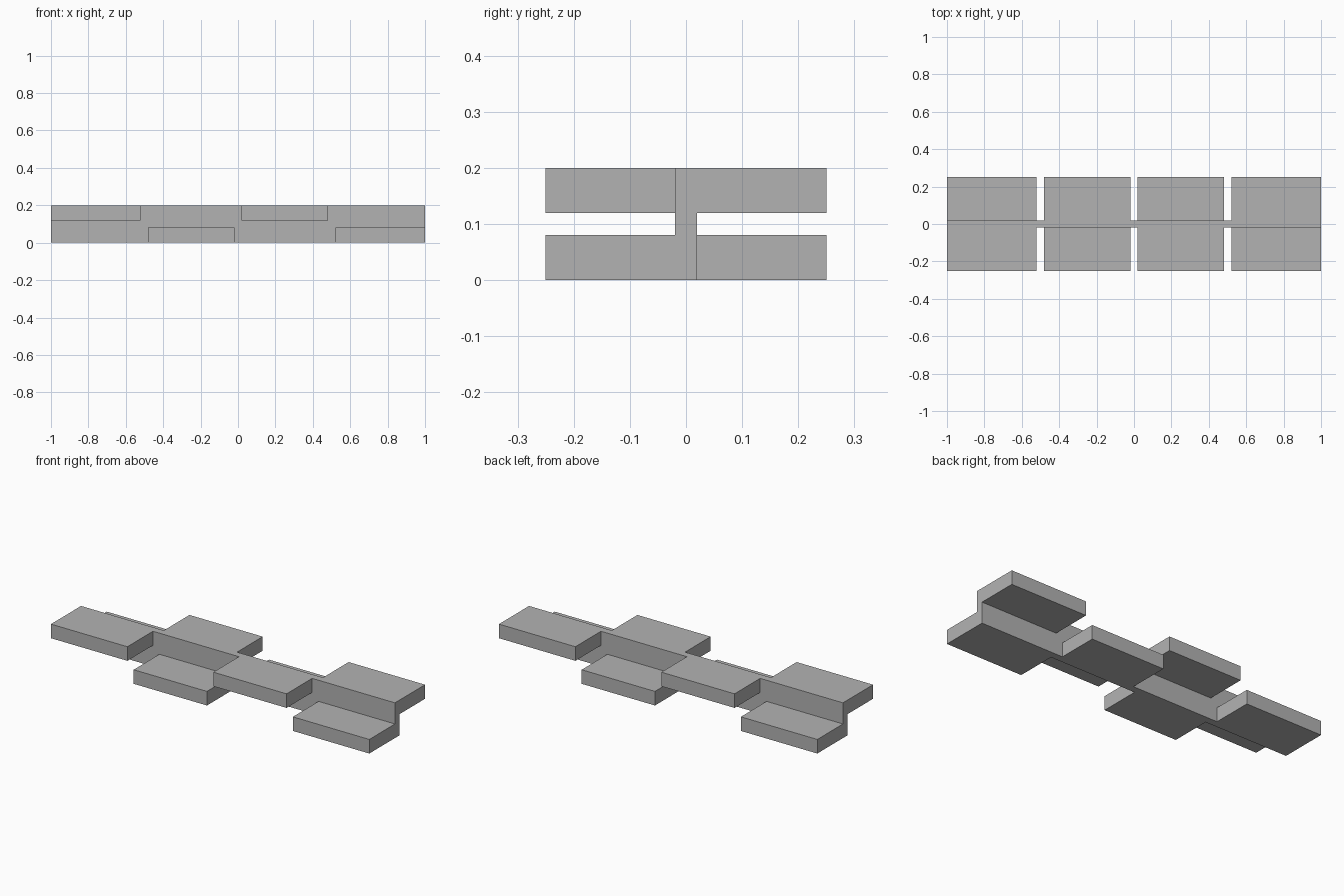
import bpy
import bmesh
from mathutils import Matrix, Vector

LENGTH, HEIGHT = 2.0, 0.2
HALF_WEB, HALF_WIDTH = 0.02, 0.25
THICK = 0.08
GAP = 0.02          # half the gap between neighbouring flanges
BAYS = 4

old = bpy.data.objects.get("Cube")
if old:
    bpy.data.objects.remove(old, do_unlink=True)

grey = bpy.data.materials.new("plain grey")
grey.use_nodes = True
colour = (0.45, 0.45, 0.45, 1)
grey.diffuse_color = colour
grey.node_tree.nodes["Principled BSDF"].inputs["Base Color"].default_value = colour

# Upright web running the full length
bm = bmesh.new()
size = Matrix.Diagonal((LENGTH, 2 * HALF_WEB, HEIGHT, 1))
bmesh.ops.create_cube(bm, size=1, matrix=Matrix.Translation((0, 0, HEIGHT / 2)) @ size)


def cut(point, normal):
    geom = bm.verts[:] + bm.edges[:] + bm.faces[:]
    bmesh.ops.bisect_plane(bm, geom=geom, plane_co=point, plane_no=normal)


# Mark out the flange roots on the web
bay = LENGTH / BAYS
for i in range(1, BAYS):
    for side in (-GAP, GAP):
        cut((-LENGTH / 2 + i * bay + side, 0, 0), (1, 0, 0))
for z in (THICK, HEIGHT - THICK):
    cut((0, 0, z), (0, 0, 1))


def is_flange_root(face):
    c = face.calc_center_median()
    if abs(face.normal.y) < 0.9 or THICK < c.z < HEIGHT - THICK:
        return False
    if face.calc_area() < THICK * 3 * GAP:      # gap between bays
        return False
    even = int((c.x + LENGTH / 2) // bay) % 2 == 0
    front = c.y < 0
    upper = c.z > HEIGHT / 2
    return upper == (even == front)


# Flanges alternate: upper front with lower back, then the reverse
bm.normal_update()
for face in [f for f in bm.faces if is_flange_root(f)]:
    out = Vector((0, (HALF_WIDTH - HALF_WEB) * (1 if face.normal.y > 0 else -1), 0))
    new = bmesh.ops.extrude_face_region(bm, geom=[face])["geom"]
    if face.is_valid:
        bm.faces.remove(face)
    bmesh.ops.translate(bm, vec=out, verts=[v for v in new if isinstance(v, bmesh.types.BMVert)])

# Tidy into one clean solid
bmesh.ops.dissolve_limit(bm, angle_limit=0.01, verts=bm.verts[:], edges=bm.edges[:])
bmesh.ops.recalc_face_normals(bm, faces=bm.faces[:])
mesh = bpy.data.meshes.new("alternating_flange_beam")
bm.to_mesh(mesh)
bm.free()
mesh.materials.append(grey)
beam = bpy.data.objects.new("alternating_flange_beam", mesh)
bpy.context.collection.objects.link(beam)
